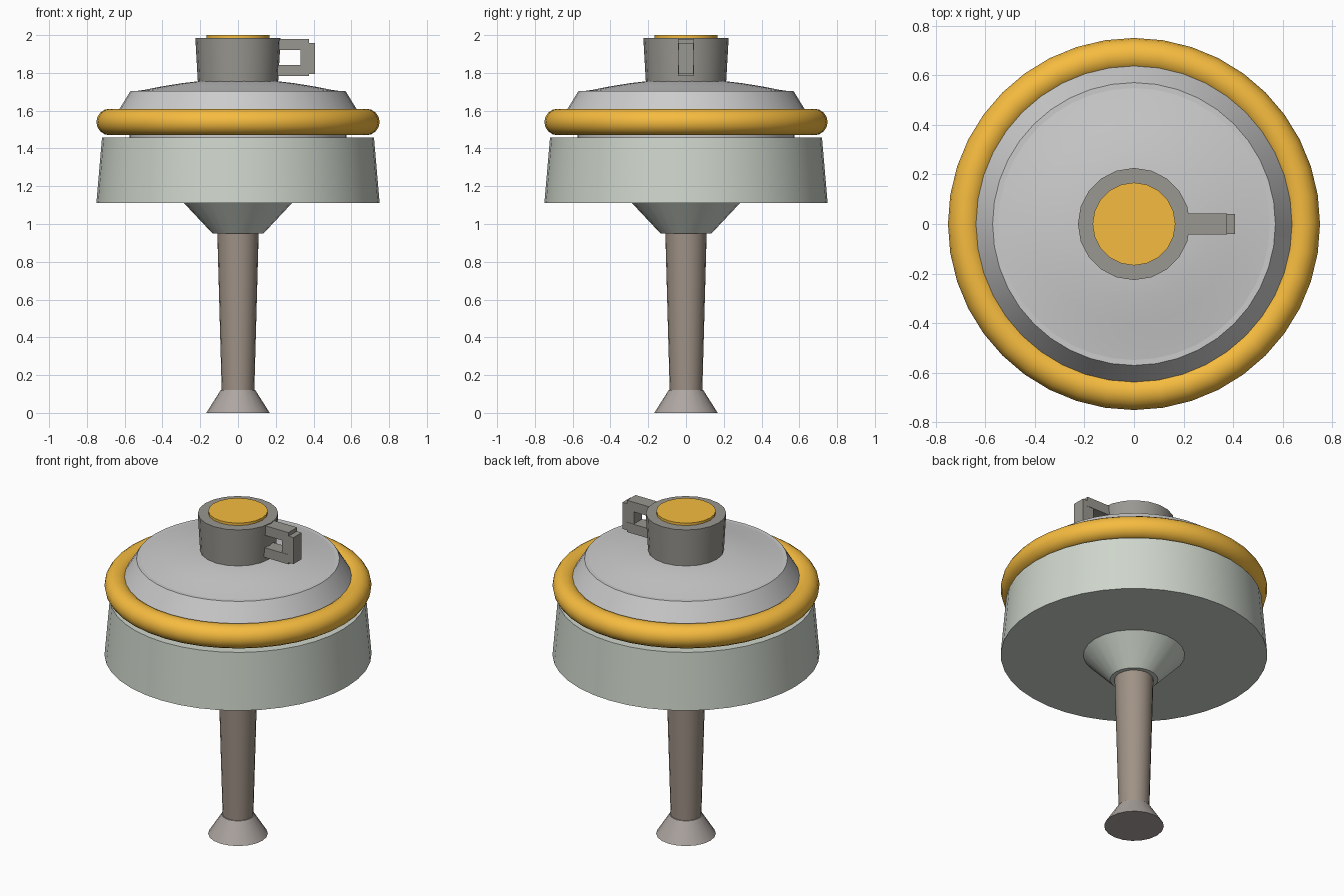
import bpy, bmesh, math

if "Cube" in bpy.data.objects:
    bpy.data.objects.remove(bpy.data.objects["Cube"])


def colour(obj, rgb):
    mat = bpy.data.materials.new(obj.name + "_colour")
    mat.diffuse_color = (*rgb, 1)
    mat.use_nodes = True
    mat.node_tree.nodes["Principled BSDF"].inputs["Base Color"].default_value = mat.diffuse_color
    obj.data.materials.append(mat)


def finish(bm, name, rgb, angle=30):
    bmesh.ops.recalc_face_normals(bm, faces=bm.faces)
    mesh = bpy.data.meshes.new(name)
    bm.to_mesh(mesh)
    bm.free()
    obj = bpy.data.objects.new(name, mesh)
    bpy.context.collection.objects.link(obj)
    colour(obj, rgb)
    bpy.ops.object.select_all(action='DESELECT')
    obj.select_set(True)
    bpy.context.view_layer.objects.active = obj
    bpy.ops.object.shade_smooth_by_angle(angle=math.radians(angle))
    return obj


def lathe(name, profile, sides, rgb):
    """Turn (radius, z) points round z and cap both ends."""
    bm = bmesh.new()
    rings = []
    for r, z in profile:
        rings.append([bm.verts.new((r * math.cos(math.tau * i / sides),
                                    r * math.sin(math.tau * i / sides), z))
                      for i in range(sides)])
    for a, b in zip(rings, rings[1:]):
        for i in range(sides):
            j = (i + 1) % sides
            bm.faces.new((a[i], a[j], b[j], b[i]))
    bm.faces.new(rings[0][::-1])
    bm.faces.new(rings[-1])
    return finish(bm, name, rgb)


def box(bm, x0, x1, z0, z1, half_y):
    made = bmesh.ops.create_cube(bm, size=1)["verts"]
    bmesh.ops.scale(bm, vec=(x1 - x0, 2 * half_y, z1 - z0), verts=made)
    bmesh.ops.translate(bm, vec=((x0 + x1) / 2, 0, (z0 + z1) / 2), verts=made)


ORANGE = (0.92, 0.5, 0.05)
GREEN = (0.62, 0.67, 0.6)
DARK = (0.32, 0.31, 0.28)

# foot, stem and the collar under the drum
lathe("foot", [(0.168, 0), (0.092, 0.12)], 20, (0.42, 0.38, 0.36))
lathe("stem", [(0.086, 0.1), (0.11, 0.97)], 20, (0.35, 0.29, 0.24))
lathe("collar", [(0.135, 0.95), (0.295, 1.12)], 24, GREEN)

# wide drum
lathe("drum", [(0.75, 1.11), (0.72, 1.457)], 40, GREEN)

# pale lid: bulging rim and a shallow crown
lathe("lid", [(0.575, 1.44), (0.575, 1.47), (0.67, 1.54), (0.57, 1.703)],
      40, (0.88, 0.87, 0.86))
lathe("crown", [(0.57, 1.7), (0.49, 1.711), (0.40, 1.729), (0.30, 1.745),
                (0.20, 1.757)], 40, (0.88, 0.87, 0.86))

# orange ring around the lid
bpy.ops.mesh.primitive_torus_add(major_segments=40, minor_segments=16,
                                 major_radius=0.68, minor_radius=0.07,
                                 location=(0, 0, 1.54))
ring = bpy.context.object
ring.name = "ring"
colour(ring, ORANGE)
bpy.ops.object.shade_smooth()

# cup on top with its orange filling
lathe("cup", [(0.212, 1.74), (0.226, 1.985)], 20, DARK)
lathe("filling", [(0.167, 1.97), (0.167, 2.0)], 20, ORANGE)

# cup handle: two arms joined by a grip
bm = bmesh.new()
box(bm, 0.19, 0.375, 1.92, 1.98, 0.042)
box(bm, 0.19, 0.375, 1.783, 1.843, 0.042)
box(bm, 0.33, 0.408, 1.793, 1.957, 0.04)
finish(bm, "handle", DARK)
